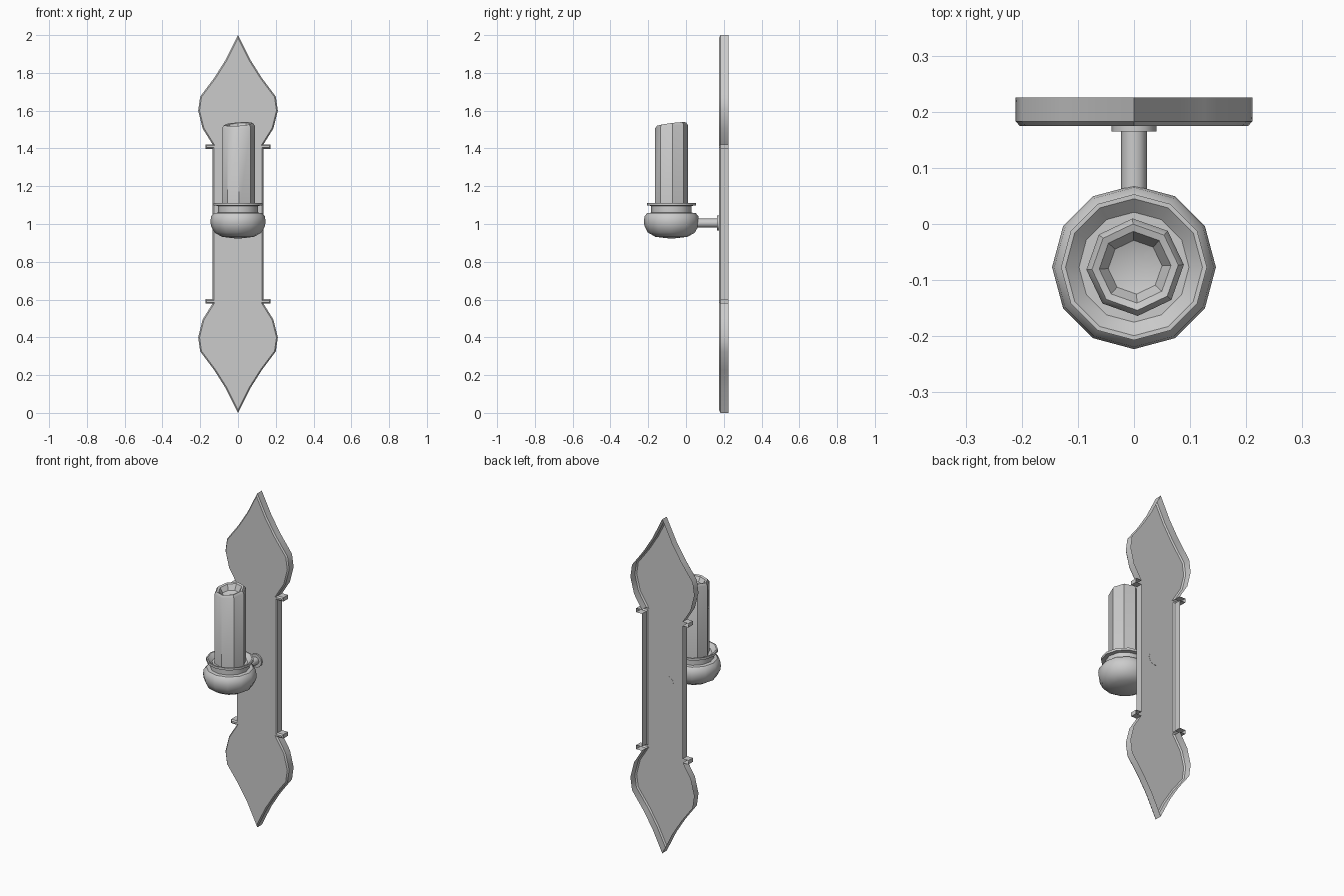
import bpy, bmesh
from math import sin, cos, pi, radians

if "Cube" in bpy.data.objects:
    bpy.data.objects.remove(bpy.data.objects["Cube"])


def finish(name, bm, angle=35):
    me = bpy.data.meshes.new(name)
    bm.to_mesh(me)
    bm.free()
    ob = bpy.data.objects.new(name, me)
    bpy.context.collection.objects.link(ob)
    bpy.ops.object.select_all(action='DESELECT')
    ob.select_set(True)
    bpy.context.view_layer.objects.active = ob
    bpy.ops.object.shade_smooth_by_angle(angle=radians(angle))
    return ob


def lathe(name, profile, sides, loc, rot=(0, 0, 0), turn=0.0, lift=None):
    """Spin (radius, height) points; lift(angle) shifts rings listed with a third value."""
    bm = bmesh.new()
    rings = []
    for r, z, *k in profile:
        if r == 0:
            rings.append([bm.verts.new((0, 0, z))])
            continue
        ring = []
        for i in range(sides):
            a = 2 * pi * i / sides + turn
            dz = k[0] * lift(a) if k else 0
            ring.append(bm.verts.new((r * cos(a), r * sin(a), z + dz)))
        rings.append(ring)
    for lo, hi in zip(rings, rings[1:]):
        for i in range(sides):
            j = (i + 1) % sides
            if len(lo) == 1:
                bm.faces.new((lo[0], hi[j], hi[i]))
            elif len(hi) == 1:
                bm.faces.new((lo[i], lo[j], hi[0]))
            else:
                bm.faces.new((lo[i], lo[j], hi[j], hi[i]))
    ob = finish(name, bm)
    ob.location, ob.rotation_euler = loc, rot
    return ob


# Back plate: spearhead outline mirrored both ways, hollow at the back
quarter = [(0.065, 0.87), (0.125, 0.775), (0.2, 0.675), (0.211, 0.60), (0.187, 0.505),
           (0.135, 0.422), (0.173, 0.422), (0.173, 0.398), (0.135, 0.398)]
right = [(0, 1.0)] + quarter + [(x, -z) for x, z in reversed(quarter)] + [(0, -1.0)]
outline = right + [(-x, z) for x, z in reversed(right[1:-1])]
bm = bmesh.new()
back = [bm.verts.new((x, 0.225, 1 + z)) for x, z in outline]
front = [bm.verts.new((x, 0.183, 1 + z)) for x, z in outline]
n = len(outline)
for i in range(n):
    j = (i + 1) % n
    bm.faces.new((back[i], back[j], front[j], front[i]))
face = bm.faces.new(front)
bmesh.ops.recalc_face_normals(bm, faces=bm.faces[:])
bm.normal_update()
bmesh.ops.inset_region(bm, faces=[face], thickness=0.007, use_even_offset=True)
for v in face.verts:
    v.co.y = 0.175
face.normal_update()
if face.normal.y > 0:
    bmesh.ops.reverse_faces(bm, faces=bm.faces[:])
bmesh.ops.triangulate(bm, faces=[face])
finish("back_plate", bm)

# Arm with its wall flange, pointing towards -y
lathe("arm", [(0, 0), (0.04, 0), (0.04, 0.011), (0.023, 0.011), (0.023, 0.15), (0, 0.15)],
      12, (0, 0.176, 1.005), (pi / 2, 0, 0))

# Cup: shallow bowl, neck and drip dish
lathe("cup", [(0, 0.922), (0.085, 0.932), (0.125, 0.955), (0.143, 0.99), (0.146, 1.015),
              (0.142, 1.042), (0.128, 1.058), (0.107, 1.06), (0.107, 1.096), (0.13, 1.098),
              (0.13, 1.112), (0.122, 1.112), (0.098, 1.09), (0, 1.09)],
      12, (0, -0.077, 0))

# Candle with an uneven melted top
lathe("candle", [(0, 1.07), (0.087, 1.07), (0.087, 1.515, 1.0), (0.077, 1.529, 1.0),
                 (0.064, 1.525, 1.0), (0.048, 1.495, 0.5), (0, 1.48)],
      8, (0.002, -0.077, 0), turn=radians(3),
      lift=lambda a: 0.011 * cos(a - radians(60)))
